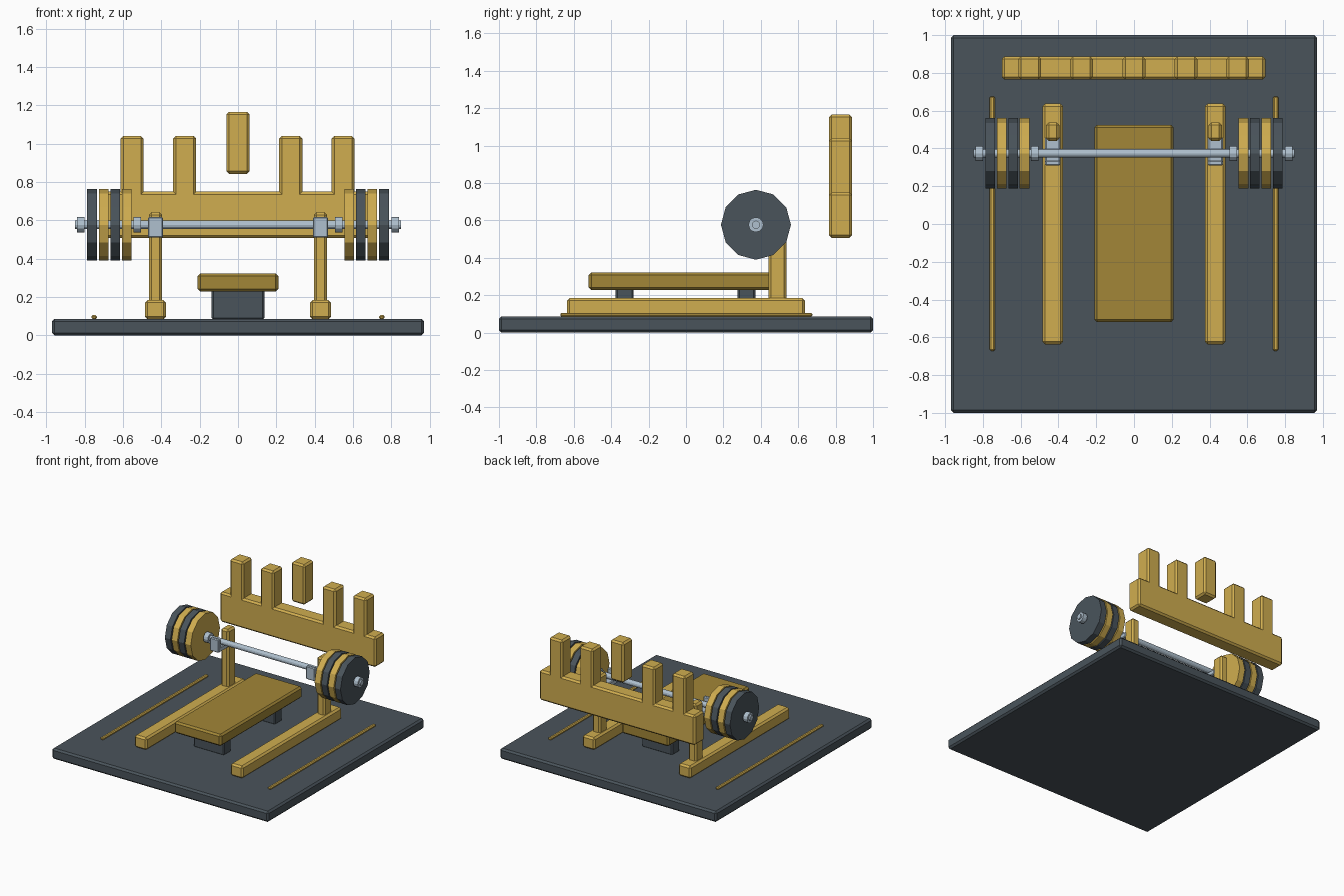
import bpy
import bmesh
import math
from mathutils import Matrix

if "Cube" in bpy.data.objects:
    bpy.data.objects.remove(bpy.data.objects["Cube"])


def material(name, rgb):
    m = bpy.data.materials.new(name)
    m.diffuse_color = (*rgb, 1)
    m.use_nodes = True
    m.node_tree.nodes["Principled BSDF"].inputs["Base Color"].default_value = m.diffuse_color
    return m


GOLD = material("gold", (0.63, 0.42, 0.08))
BRONZE = material("dark_gold", (0.36, 0.24, 0.038))
DARK = material("charcoal", (0.068, 0.088, 0.105))
STEEL = material("steel", (0.43, 0.53, 0.62))


def finish(name, bm, mat):
    mesh = bpy.data.meshes.new(name)
    bm.to_mesh(mesh)
    bm.free()
    mesh.materials.append(mat)
    ob = bpy.data.objects.new(name, mesh)
    bpy.context.collection.objects.link(ob)
    return ob


def box(name, mat, x, y, z, bevel=0.014):
    """Chamfered box from (min, max) pairs."""
    bm = bmesh.new()
    size = [b - a for a, b in (x, y, z)]
    mid = [(a + b) / 2 for a, b in (x, y, z)]
    bmesh.ops.create_cube(bm, size=1, matrix=Matrix.Translation(mid) @ Matrix.Diagonal((*size, 1)))
    bmesh.ops.bevel(bm, geom=bm.edges[:], offset=bevel, segments=1, affect='EDGES')
    return finish(name, bm, mat)


BAR_Y, BAR_Z = 0.374, 0.577


def disc(name, mat, x0, x1, radius, sides=12):
    """Cylinder along x on the barbell axis, one vertex pointing up."""
    bm = bmesh.new()
    m = Matrix.Translation(((x0 + x1) / 2, BAR_Y, BAR_Z)) @ Matrix.Rotation(math.pi / 2, 4, 'Y')
    bmesh.ops.create_cone(bm, cap_ends=True, segments=sides, radius1=radius, radius2=radius,
                          depth=abs(x1 - x0), matrix=m)
    return finish(name, bm, mat)


# Platform
box("platform", DARK, (-0.97, 0.97), (-1, 1), (0, 0.087))

# Bench with two feet
box("bench_pad", BRONZE, (-0.21, 0.21), (-0.52, 0.525), (0.228, 0.323))
for label, y in (("front", -0.328), ("back", 0.324)):
    box("bench_foot_" + label, DARK, (-0.137, 0.137), (y - 0.048, y + 0.048), (0.08, 0.24), 0.01)

# Mirrored rack parts, floor strips and weights
for side, s in (("left", -1), ("right", 1)):
    cx = s * 0.43
    box("base_rail_" + side, GOLD, (cx - 0.055, cx + 0.055), (-0.637, 0.637), (0.085, 0.185))
    box("upright_" + side, GOLD, (cx - 0.035, cx + 0.035), (0.44, 0.537), (0.15, 0.643))
    box("hook_shelf_" + side, STEEL, (cx - 0.04, cx + 0.04), (0.315, 0.46), (0.51, 0.55), 0.006)
    box("hook_lip_" + side, STEEL, (cx - 0.04, cx + 0.04), (0.31, 0.338), (0.51, 0.617), 0.006)
    box("floor_strip_" + side, GOLD, (s * 0.75 - 0.014, s * 0.75 + 0.014), (-0.672, 0.676),
        (0.085, 0.106), 0.007)
    for i, x in enumerate((0.58, 0.64, 0.70, 0.761)):
        disc(f"plate_{side}_{i}", DARK if i % 2 else GOLD, s * (x - 0.0255), s * (x + 0.0255), 0.187)
    disc("inner_collar_" + side, STEEL, s * 0.505, s * 0.545, 0.04)
    disc("outer_collar_" + side, STEEL, s * 0.80, s * 0.838, 0.04)

# Barbell shaft
disc("barbell_shaft", STEEL, -0.85, 0.85, 0.022)

# Back panel with posts and a separate floating block
DEPTH = (0.765, 0.888)
box("back_panel", GOLD, (-0.70, 0.695), DEPTH, (0.507, 0.75))
for i, x in enumerate((-0.552, -0.278, 0.275, 0.548)):
    box(f"back_post_{i}", GOLD, (x - 0.06, x + 0.06), DEPTH, (0.66, 1.04))
box("floating_block", GOLD, (-0.06, 0.06), DEPTH, (0.842, 1.166))
